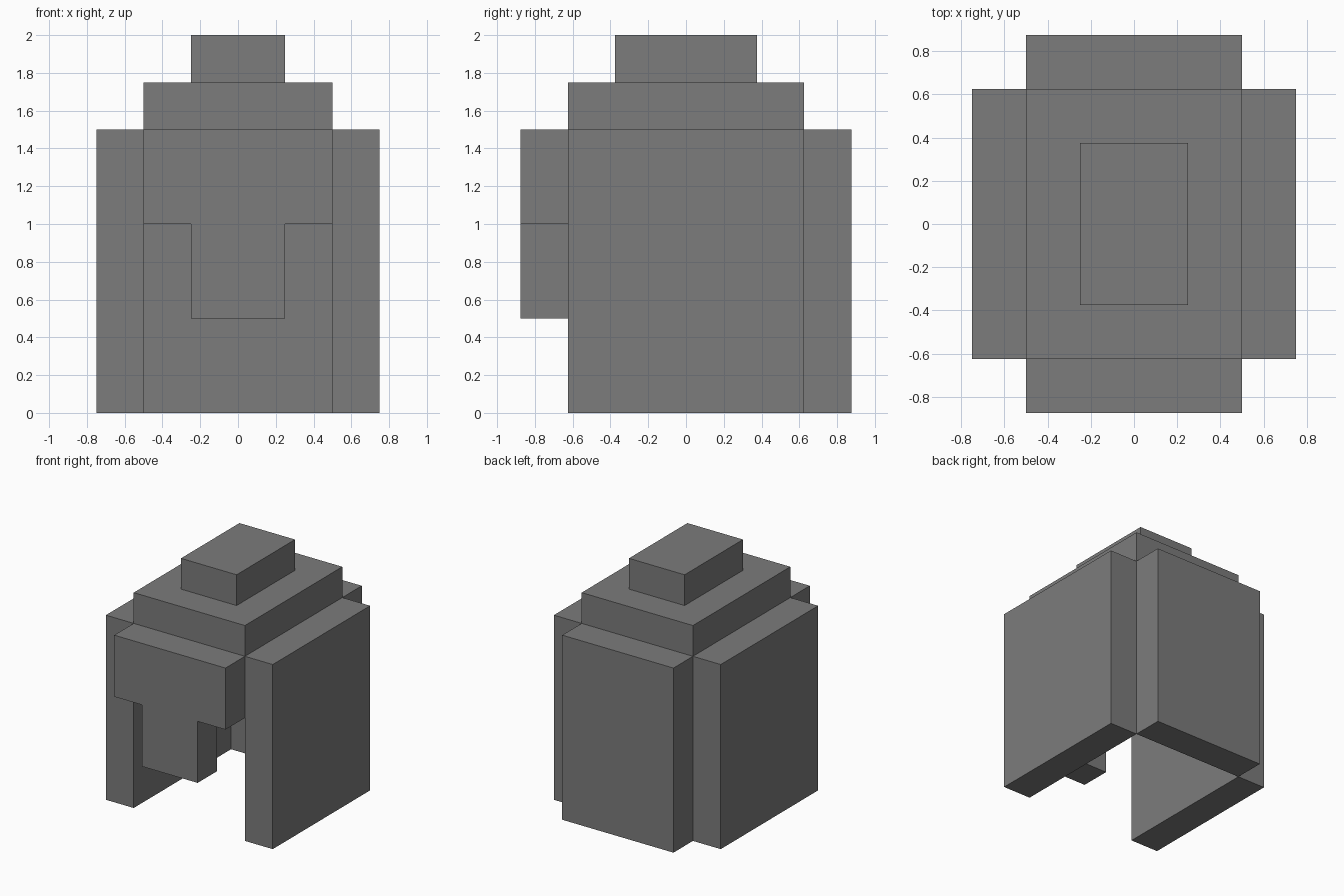
import bpy
import bmesh

if "Cube" in bpy.data.objects:
    bpy.data.objects.remove(bpy.data.objects["Cube"])

grey = bpy.data.materials.new("dark_grey")
grey.diffuse_color = (0.2, 0.2, 0.2, 1.0)
grey.use_nodes = True
grey.node_tree.nodes["Principled BSDF"].inputs["Base Color"].default_value = grey.diffuse_color


def front_slab(name, outline, y0, y1):
    """Extrude an (x, z) outline along y into a solid flat-faced part."""
    bm = bmesh.new()
    face = bm.faces.new([bm.verts.new((x, y0, z)) for x, z in outline])
    ext = bmesh.ops.extrude_face_region(bm, geom=[face])
    for v in ext["geom"]:
        if isinstance(v, bmesh.types.BMVert):
            v.co.y = y1
    bmesh.ops.recalc_face_normals(bm, faces=bm.faces[:])
    mesh = bpy.data.meshes.new(name)
    bm.to_mesh(mesh)
    bm.free()
    mesh.materials.append(grey)
    obj = bpy.data.objects.new(name, mesh)
    bpy.context.collection.objects.link(obj)
    return obj


def box(name, x0, x1, y0, y1, z0, z1):
    return front_slab(name, [(x0, z0), (x1, z0), (x1, z1), (x0, z1)], y0, y1)


# Side walls
for side, x0, x1 in (("left", -0.75, -0.5), ("right", 0.5, 0.75)):
    box(side + "_wall", x0, x1, -0.625, 0.625, 0.0, 1.5)

# Back wall, open underneath and at the front
box("back_wall", -0.5, 0.5, 0.625, 0.875, 0.0, 1.5)

# Brow with nose guard, one T-shaped plate
half = [(0.25, 0.5), (0.25, 1.0), (0.5, 1.0), (0.5, 1.5)]
front_slab("brow_and_nose_guard", half + [(-x, z) for x, z in reversed(half)],
           -0.875, -0.625)

# Roof plate and the raised block on top
box("roof_plate", -0.5, 0.5, -0.625, 0.625, 1.5, 1.75)
box("crown_block", -0.25, 0.25, -0.375, 0.375, 1.75, 2.0)
